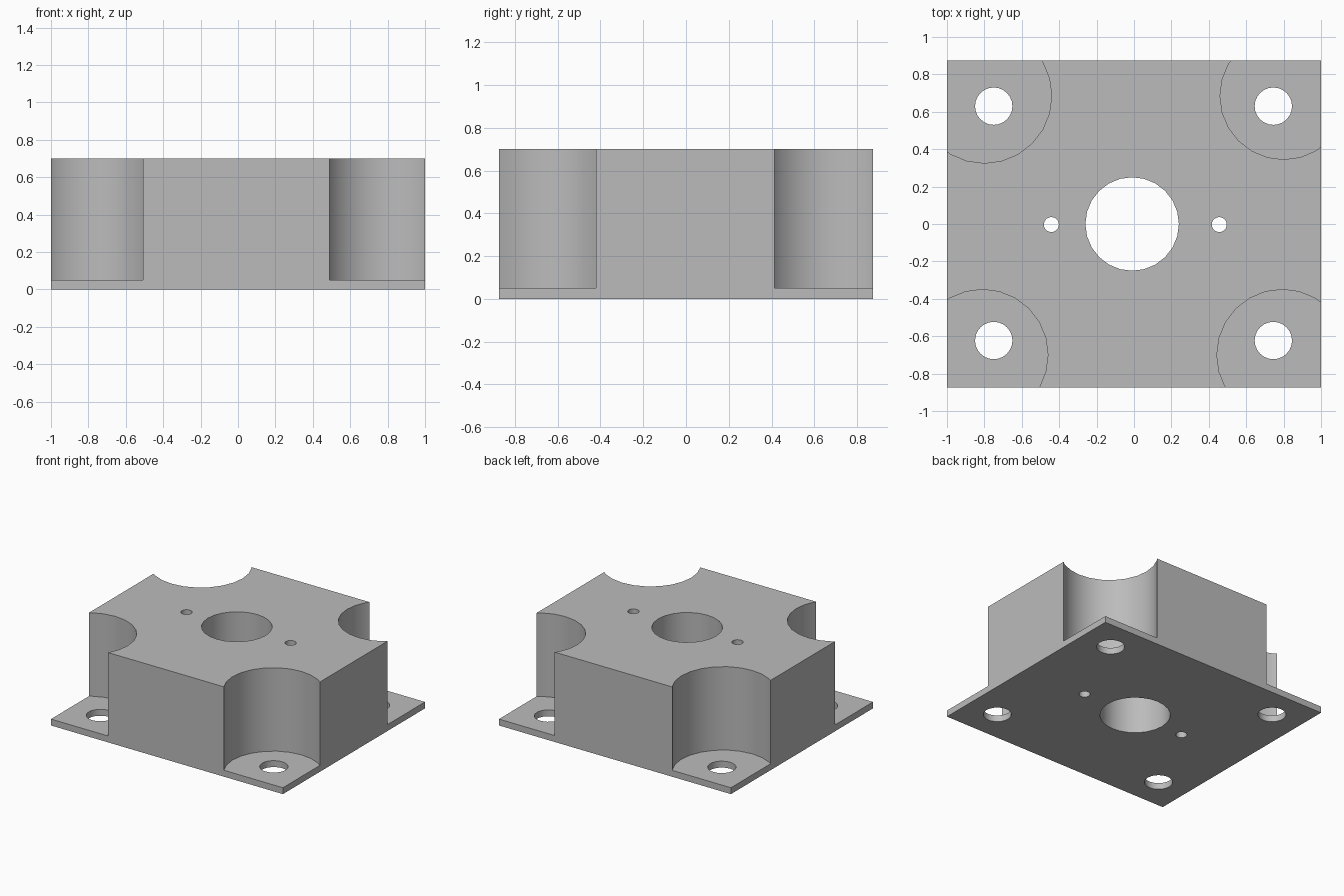
import bpy
import math

old = bpy.data.objects.get("Cube")
if old:
    bpy.data.objects.remove(old, do_unlink=True)

WIDTH, DEPTH, HEIGHT, FLANGE = 2.0, 1.75, 0.70, 0.05

grey = bpy.data.materials.new("plain_grey")
grey.use_nodes = True
colour = (0.5, 0.5, 0.5, 1)
grey.diffuse_color = colour
grey.node_tree.nodes["Principled BSDF"].inputs["Base Color"].default_value = colour

# Solid block
bpy.ops.mesh.primitive_cube_add(size=1, location=(0, 0, HEIGHT / 2))
block = bpy.context.object
block.name = "mounting_block"
block.scale = (WIDTH, DEPTH, HEIGHT)
bpy.ops.object.transform_apply(location=True, rotation=False, scale=True)
block.data.materials.append(grey)


def drill(x, y, radius, bottom=-0.2, sides=24):
    """Cut a vertical round hole from above the block down to the given height."""
    top = HEIGHT + 0.2
    bpy.ops.mesh.primitive_cylinder_add(
        vertices=sides, radius=radius, depth=top - bottom,
        location=(x, y, (top + bottom) / 2))
    cutter = bpy.context.object
    cutter.name = "hole_cutter"
    cutter.hide_render = True
    cutter.data.materials.append(grey)
    cut = block.modifiers.new("hole", "BOOLEAN")
    cut.operation = "DIFFERENCE"
    cut.solver = "EXACT"
    cut.object = cutter
    bpy.context.view_layer.objects.active = block
    bpy.ops.object.modifier_apply(modifier=cut.name)
    bpy.data.objects.remove(cutter, do_unlink=True)


# Round corner recesses, leaving a thin flange below
for x, y, radius in ((-0.80, 0.685, 0.36), (0.80, 0.685, 0.34),
                     (-0.81, -0.70, 0.35), (0.793, -0.70, 0.35)):
    drill(x, y, radius, FLANGE)

# Bolt holes through the flange
for x in (-0.75, 0.745):
    for y in (-0.623, 0.63):
        drill(x, y, 0.10)

# Central bore and the two pin holes beside it
drill(-0.01, 0, 0.25)
for x in (-0.442, 0.456):
    drill(x, -0.003, 0.04)

# Smooth round walls with crisp rims
bpy.ops.object.select_all(action="DESELECT")
block.select_set(True)
bpy.context.view_layer.objects.active = block
bpy.ops.object.shade_smooth_by_angle(angle=math.radians(30))
